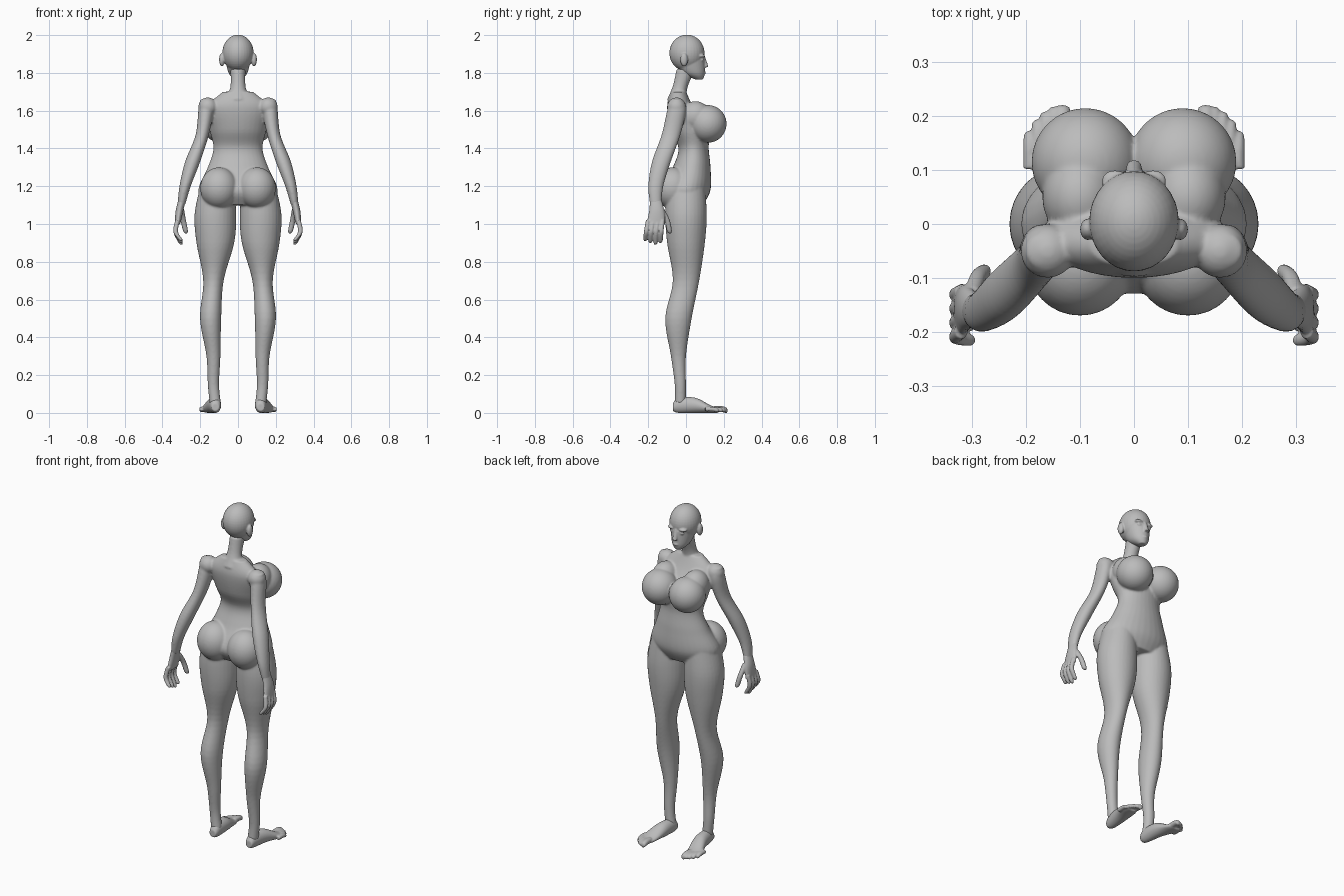
import bpy, bmesh, math
from mathutils import Vector, Matrix

cube = bpy.data.objects.get("Cube")
if cube:
    bpy.data.objects.remove(cube, do_unlink=True)

grey = bpy.data.materials.new("plain grey")
grey.use_nodes = True
colour = (.5, .5, .5, 1)
grey.diffuse_color = colour
grey.node_tree.nodes["Principled BSDF"].inputs["Base Color"].default_value = colour
both_sides = (1, -1)


def ring_between(before, start, end, after, t):
    """Blend two neighbouring rings along a smooth curve."""
    leave, arrive = (end - before) / 2, (after - start) / 2
    ease = t * t * (3 - 2 * t)
    rest = 1 - t
    return start.lerp(end, ease) + leave * t * rest * rest - arrive * t * t * rest


def loft(bm, rings, side=1, along="z", sides=32, steps=6):
    """Skin smooth elliptical rings (x, y, z, half width, half depth)."""
    rings = [Vector(ring) for ring in rings]
    padded = [rings[0], *rings, rings[-1]]
    dense = [ring_between(*neighbours, step / steps)
             for neighbours in zip(padded, padded[1:], padded[2:], padded[3:])
             for step in range(steps)]
    dense.append(rings[-1])
    loops = []
    for x, y, z, width, depth in dense:
        loop = []
        for corner in range(sides):
            angle = math.tau * corner / sides
            across, through = width * math.cos(angle), depth * math.sin(angle)
            if along == "z":
                place = Vector((x + across, y + through, z))
            else:
                place = Vector((x + across, y, z + through))
            place.x *= side
            loop.append(bm.verts.new(place))
        loops.append(loop)
    for low, high in zip(loops, loops[1:]):
        for corner in range(sides):
            back = corner - 1
            bm.faces.new((low[back], low[corner], high[corner], high[back]))
    bm.faces.new(loops[0])
    bm.faces.new(loops[-1])


def ball(bm, centre, radii, side=1):
    """Add an ellipsoid, on the chosen side of the body."""
    x, y, z = centre
    place = Matrix.Translation((x * side, y, z)) @ Matrix.Diagonal((*radii, 1))
    bmesh.ops.create_uvsphere(bm, u_segments=32, v_segments=20, radius=1, matrix=place)


def digit(bm, base, middle, tip, radius, side, along):
    """Add a bent finger or toe with a rounded end."""
    base, middle, tip = Vector(base), Vector(middle), Vector(tip)
    near_tip = middle.lerp(tip, .8)
    stations = ((base, radius), (middle, radius), (near_tip, radius * .9), (tip, radius * .4))
    loft(bm, [(*point, size, size) for point, size in stations], side, along)


def finish(name, bm, voxel, smoothing):
    """Fuse the overlapping volumes into one smooth skin."""
    bmesh.ops.recalc_face_normals(bm, faces=bm.faces)
    mesh = bpy.data.meshes.new(name)
    bm.to_mesh(mesh)
    bm.free()
    mesh.materials.append(grey)
    obj = bpy.data.objects.new(name, mesh)
    bpy.context.collection.objects.link(obj)
    fuse = obj.modifiers.new("fuse", "REMESH")
    fuse.mode = "VOXEL"
    fuse.voxel_size = voxel
    fuse.use_smooth_shade = True
    soften = obj.modifiers.new("soften", "SMOOTH")
    soften.factor = .5
    soften.iterations = smoothing


# Body: torso and neck
body = bmesh.new()
loft(body, [(0, 0, 1.1, .16, .09), (0, 0, 1.18, .21, .13), (0, .03, 1.3, .16, .1),
            (0, .04, 1.4, .13, .08), (0, .02, 1.5, .15, .1),
            (0, -.03, 1.62, .16, .07), (0, -.04, 1.7, .08, .04)])
loft(body, [(0, -.05, 1.66, .06, .05), (0, -.03, 1.73, .04, .04), (0, 0, 1.82, .04, .05)])

for side in both_sides:
    # Chest, seat and shoulder masses
    ball(body, (.09, .115, 1.53), (.1, .1, .1), side)
    ball(body, (.1, .05, 1.57), (.07, .08, .08), side)
    ball(body, (.1, -.07, 1.19), (.1, .1, .11), side)
    ball(body, (.16, -.05, 1.62), (.05, .05, .05), side)
    # Arm from shoulder to wrist
    loft(body, [(.17, -.05, 1.66, .03, .03), (.17, -.05, 1.6, .04, .05),
                (.19, -.08, 1.47, .035, .05), (.24, -.13, 1.33, .04, .05),
                (.28, -.16, 1.2, .03, .04), (.3, -.16, 1.1, .02, .03)], side)
    # Leg from hip to ankle
    loft(body, [(.11, 0, 1.2, .09, .1), (.12, 0, 1.05, .11, .11), (.12, 0, .9, .1, .1),
                (.13, 0, .7, .054, .07), (.145, -.04, .5, .056, .07),
                (.13, -.04, .3, .037, .04), (.13, -.03, .15, .03, .03),
                (.12, -.03, .05, .03, .03)], side)
finish("body", body, .006, 6)

# Head: skull, jaw, nose and mouth, then brows, eyes and ears
head = bmesh.new()
ball(head, (0, .005, 1.905), (.083, .093, .097))
loft(head, [(0, .07, 1.765, .02, .02), (0, .04, 1.8, .05, .06), (0, .01, 1.88, .07, .09)])
loft(head, [(0, .09, 1.89, .01, .01), (0, .105, 1.83, .015, .015)])
ball(head, (0, .09, 1.8), (.02, .015, .01))
for side in both_sides:
    ball(head, (.03, .085, 1.87), (.015, .01, .01), side)
    ball(head, (.035, .08, 1.89), (.025, .02, .01), side)
    ball(head, (.085, -.01, 1.87), (.015, .02, .035), side)
finish("head", head, .004, 3)

# Hands: palm, four fingers and thumb
hands = bmesh.new()
for side in both_sides:
    loft(hands, [(.295, -.16, 1.13, .02, .03), (.31, -.155, 1.07, .02, .04),
                 (.32, -.16, 1, .015, .05)], side)
    for finger in range(4):
        y = -.2 + .025 * finger
        tip_z = .89 + .01 * abs(finger - 2)
        digit(hands, (.32, y, 1.02), (.33, y * 1.05, .96), (.3, y * 1.08, tip_z),
              .0125, side, "z")
    digit(hands, (.3, -.13, 1.08), (.29, -.1, 1.02), (.275, -.085, .95), .0145, side, "z")
finish("hands", hands, .004, 2)

# Feet: heel to ball, then five toes in a curved row
feet = bmesh.new()
for side in both_sides:
    loft(feet, [(.12, -.07, .03, .02, .02), (.12, -.04, .04, .03, .04),
                (.13, .05, .04, .04, .04), (.15, .13, .02, .045, .02),
                (.155, .17, .015, .035, .015)], side, "y")
    for toe in range(5):
        x = .133 + .015 * toe
        tip_y = .22 - .003 * toe * toe
        radius = .012 if toe else .016
        digit(feet, (x, tip_y - .07, .02), (x, tip_y - .03, .02), (x, tip_y, .012),
              radius, side, "y")
finish("feet", feet, .004, 2)
